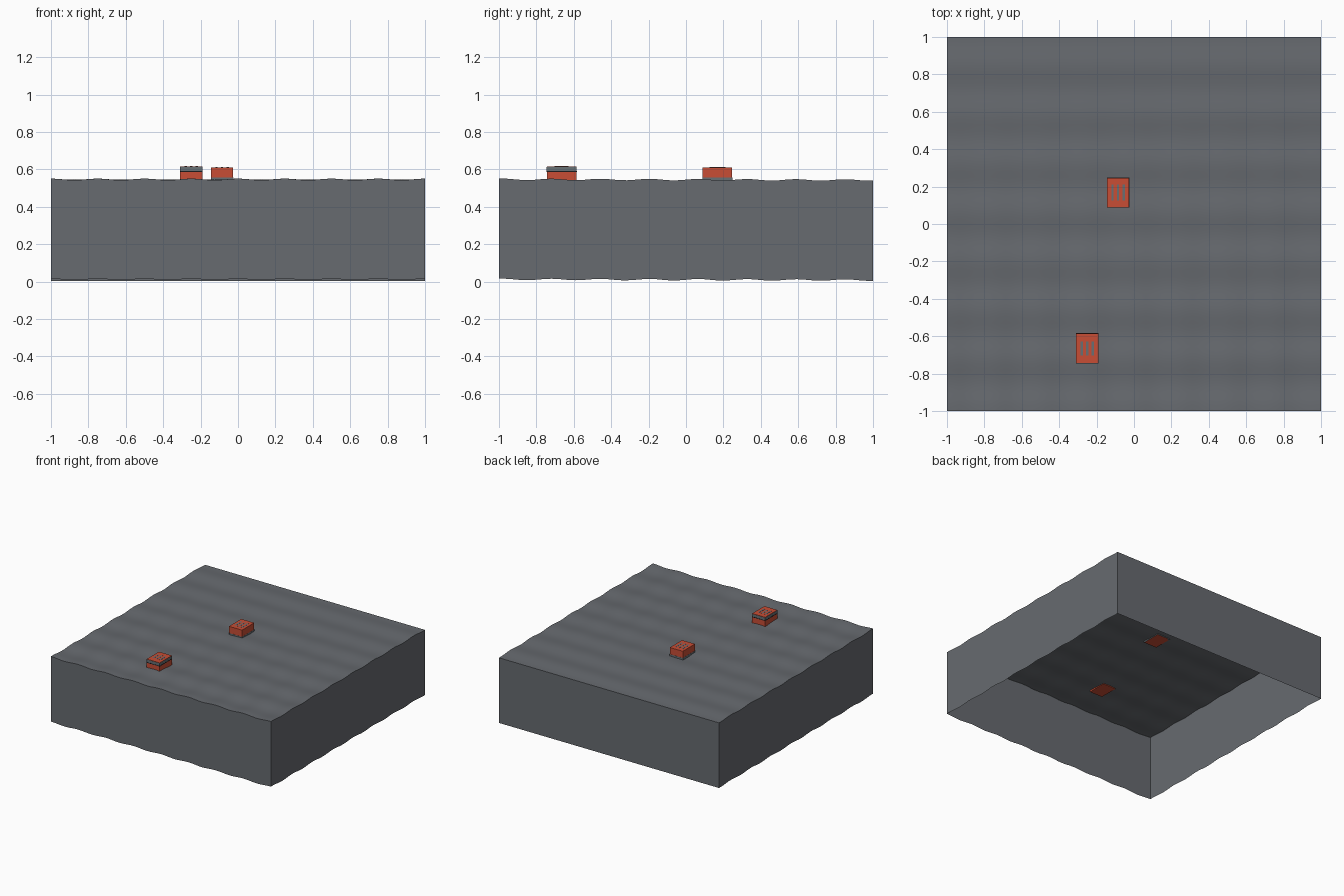
import bpy, bmesh, math
from mathutils import Matrix, Vector

cube = bpy.data.objects.get("Cube")
if cube:
    bpy.data.objects.remove(cube, do_unlink=True)


def material(name, r, g, b):
    m = bpy.data.materials.new(name)
    m.use_nodes = True
    m.diffuse_color = (r, g, b, 1)
    m.node_tree.nodes["Principled BSDF"].inputs["Base Color"].default_value = (r, g, b, 1)
    return m


WATER = material("slate water", 0.135, 0.145, 0.16)
RED = material("crate red", 0.58, 0.075, 0.035)
SLOT = material("slot grey", 0.135, 0.16, 0.175)
SEAM = material("seam black", 0.01, 0.01, 0.012)


def finish(bm, name, mats):
    me = bpy.data.meshes.new(name)
    bm.to_mesh(me)
    bm.free()
    for m in mats:
        me.materials.append(m)
    ob = bpy.data.objects.new(name, me)
    bpy.context.collection.objects.link(ob)
    return ob


def add_box(bm, lo, hi, mat=0):
    lo, hi = Vector(lo), Vector(hi)
    mtx = Matrix.Translation((lo + hi) / 2) @ Matrix.Diagonal((hi - lo).to_4d())
    for v in bmesh.ops.create_cube(bm, size=1, matrix=mtx)["verts"]:
        for f in v.link_faces:
            f.material_index = mat


def wave(x, y):
    ripple = 0.004 * math.cos(8 * math.pi * x) * (1 - y) / 2
    return 0.008 + ripple + 0.004 * math.sin(24 * y)


# Rippled water surface with walls of even height and an open underside
DEPTH = 0.535
bm = bmesh.new()
bmesh.ops.create_grid(bm, x_segments=64, y_segments=64, size=1)
for v in bm.verts:
    v.co.z = DEPTH + wave(v.co.x, v.co.y)
rim = [e for e in bm.edges if e.is_boundary]
skirt = bmesh.ops.extrude_edge_only(bm, edges=rim)["geom"]
for v in skirt:
    if isinstance(v, bmesh.types.BMVert):
        v.co.z -= DEPTH
bmesh.ops.recalc_face_normals(bm, faces=bm.faces)
# Normals face outwards, so the surface points up
if max(bm.faces, key=lambda f: f.calc_center_median().z).normal.z < 0:
    bmesh.ops.reverse_faces(bm, faces=bm.faces)
water = finish(bm, "water_block", [WATER])
bpy.context.view_layer.objects.active = water
water.select_set(True)
bpy.ops.object.shade_smooth_by_angle(angle=math.radians(40))
water.select_set(False)


# Small floating crates: red body, slotted lid, grey side bands
def crate(name, x, y, top, slot_half, banded):
    hx, hy, base = 0.059, 0.079, 0.535
    bm = bmesh.new()
    add_box(bm, (x - hx, y - hy, base), (x + hx, y + hy, top))
    e = 0.001
    if banded:
        add_box(bm, (x - hx - e, y - hy - e, 0.592), (x + hx + e, y + hy + e, top - 0.003), 1)
        add_box(bm, (x - hx - 2 * e, y - hy - 2 * e, 0.587),
                (x + hx + 2 * e, y + hy + 2 * e, 0.592), 2)
    else:
        add_box(bm, (x - hx - e, y - hy - e, base), (x + hx + e, y + hy + e, 0.556), 1)
    for dx in (-0.03, 0, 0.03):
        add_box(bm, (x + dx - 0.006, y - slot_half, top - 0.002),
                (x + dx + 0.006, y + slot_half, top + e), 1)
    return finish(bm, name, [RED, SLOT, SEAM])


crate("front_crate", -0.25, -0.665, 0.616, 0.037, True)
crate("middle_crate", -0.085, 0.168, 0.611, 0.042, False)
